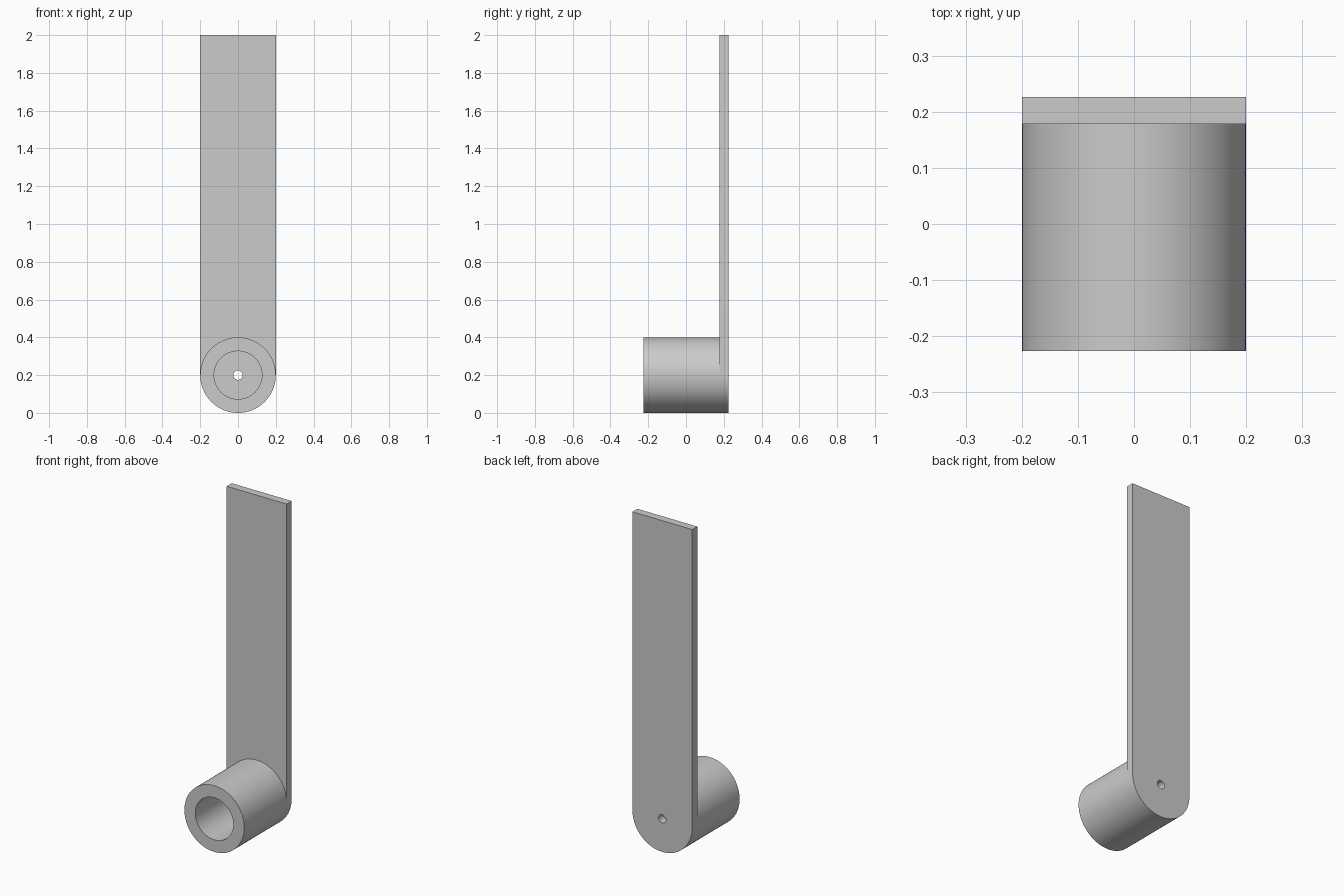
import bpy, bmesh, math
from mathutils import Matrix, Vector

cube = bpy.data.objects.get("Cube")
if cube:
    bpy.data.objects.remove(cube, do_unlink=True)

R, BORE, PIN = 0.2, 0.127, 0.025      # hub, bore and pin hole radii
FRONT, SEAT, BACK = -0.226, 0.178, 0.226
TOP = 2.0
SEGMENTS = 96

grey = bpy.data.materials.new("grey_metal")
grey.use_nodes = True
grey.diffuse_color = (0.6, 0.6, 0.6, 1)
grey.node_tree.nodes["Principled BSDF"].inputs["Base Color"].default_value = (0.6, 0.6, 0.6, 1)


def arc(radius, start, end, count):
    """Points on an arc around the hub axis, in the xz plane."""
    angles = [start + (end - start) * i / count for i in range(count + 1)]
    return [(radius * math.cos(a), R + radius * math.sin(a)) for a in angles]


def add_loop(bm, points, y):
    verts = [bm.verts.new((x, y, z)) for x, z in points]
    return [bm.edges.new((v, verts[i - 1])) for i, v in enumerate(verts)]


def finish(bm, name):
    mesh = bpy.data.meshes.new(name)
    bm.to_mesh(mesh)
    bm.free()
    mesh.materials.append(grey)
    obj = bpy.data.objects.new(name, mesh)
    bpy.context.collection.objects.link(obj)
    bpy.ops.object.select_all(action='DESELECT')
    obj.select_set(True)
    bpy.context.view_layer.objects.active = obj
    bpy.ops.object.shade_smooth_by_angle(angle=math.radians(30))
    return obj


# Flat arm with a rounded lower end and a pin hole
bm = bmesh.new()
outline = arc(R, -math.pi, 0, SEGMENTS // 2) + [(R, TOP), (-R, TOP)]
hole = arc(PIN, 0, 2 * math.pi, 32)[:-1]
edges = add_loop(bm, outline, SEAT) + add_loop(bm, hole, SEAT)
bmesh.ops.triangle_fill(bm, edges=edges, use_beauty=True, normal=Vector((0, -1, 0)))
extruded = bmesh.ops.extrude_face_region(bm, geom=bm.faces[:], use_keep_orig=True)
moved = [g for g in extruded["geom"] if isinstance(g, bmesh.types.BMVert)]
bmesh.ops.translate(bm, verts=moved, vec=(0, BACK - SEAT, 0))
bmesh.ops.recalc_face_normals(bm, faces=bm.faces[:])
bmesh.ops.dissolve_limit(bm, angle_limit=0.001, verts=bm.verts[:], edges=bm.edges[:])
finish(bm, "arm")

# Hollow hub, turned around the y axis and closed at the back by the arm
bm = bmesh.new()
profile = [(R, SEAT), (R, FRONT), (BORE, FRONT), (BORE, SEAT)]
verts = [bm.verts.new((r, y, R)) for r, y in profile]
line = [bm.edges.new(pair) for pair in zip(verts, verts[1:])]
bmesh.ops.spin(bm, geom=verts + line, cent=(0, 0, R), axis=(0, 1, 0),
               angle=2 * math.pi, steps=SEGMENTS, use_merge=True)
bmesh.ops.remove_doubles(bm, verts=bm.verts[:], dist=0.0001)
bmesh.ops.recalc_face_normals(bm, faces=bm.faces[:])
# Make sure the front rim looks forward
rim = min(bm.faces, key=lambda f: f.calc_center_median().y)
if rim.normal.y > 0:
    bmesh.ops.reverse_faces(bm, faces=bm.faces[:])
finish(bm, "hub")
